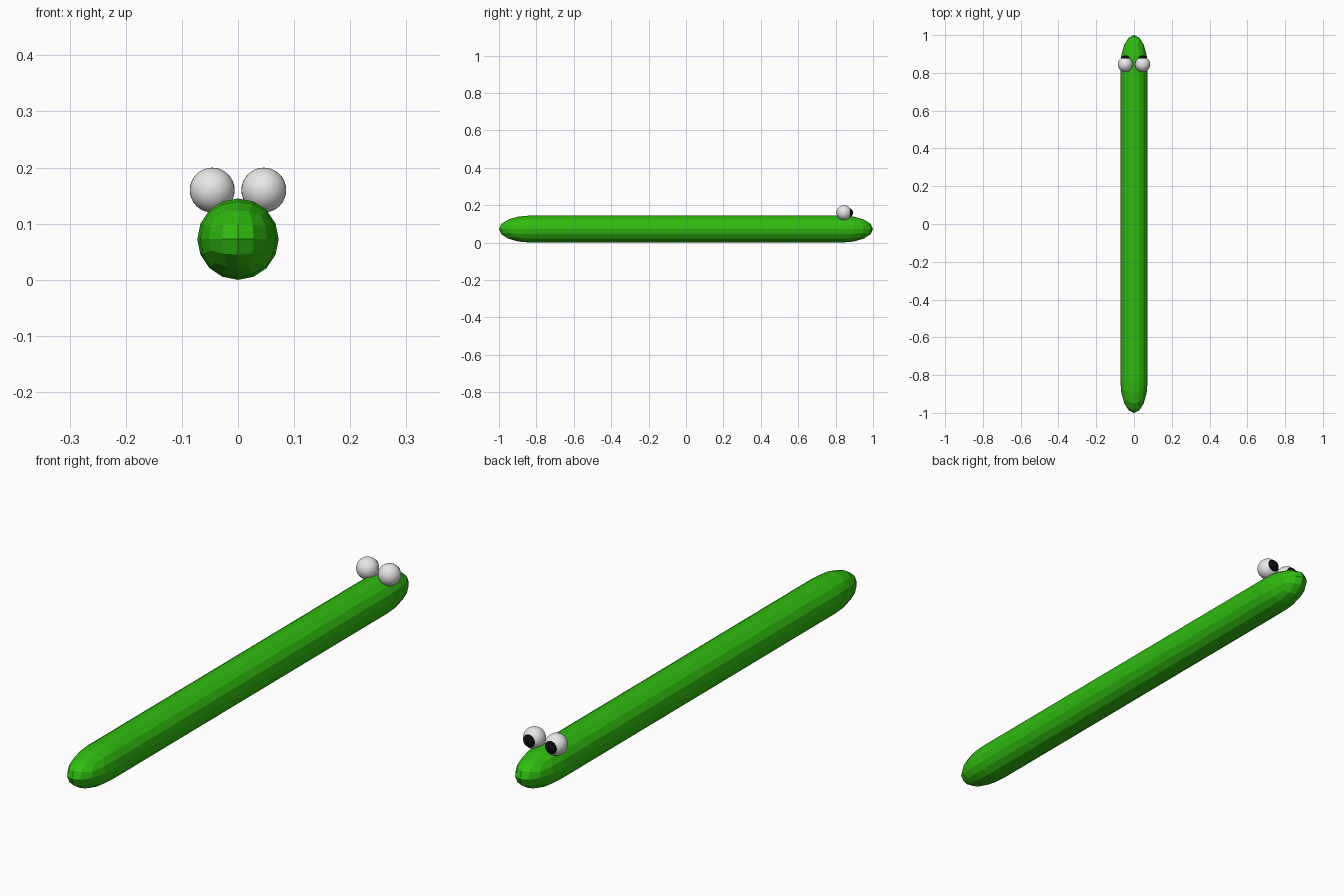
import bpy, bmesh, math
from mathutils import Vector

cube = bpy.data.objects.get("Cube")
if cube:
    bpy.data.objects.remove(cube, do_unlink=True)


def material(name, rgb):
    m = bpy.data.materials.new(name)
    m.use_nodes = True
    m.diffuse_color = (*rgb, 1)
    bsdf = next(n for n in m.node_tree.nodes if n.type == 'BSDF_PRINCIPLED')
    bsdf.inputs["Base Color"].default_value = (*rgb, 1)
    return m


green = material("body_green", (0.03, 0.5, 0.005))
white = material("eye_white", (0.8, 0.8, 0.8))
black = material("pupil_black", (0.003, 0.003, 0.003))


def add_object(name, bm, mat):
    mesh = bpy.data.meshes.new(name)
    bm.to_mesh(mesh)
    bm.free()
    mesh.materials.append(mat)
    ob = bpy.data.objects.new(name, mesh)
    bpy.context.collection.objects.link(ob)
    return ob


# Body: half a quad sphere, stretched into a tip, drawn out to the middle and mirrored
radius, tip, straight = 0.0725, 0.17, 0.83
bm = bmesh.new()
bmesh.ops.create_cube(bm, size=2)
bmesh.ops.subdivide_edges(bm, edges=bm.edges[:], cuts=3, use_grid_fill=True)
bmesh.ops.delete(bm, geom=[v for v in bm.verts if v.co.y < -0.01], context='VERTS')
for v in bm.verts:
    p = Vector([math.tan(c * math.pi / 4) for c in v.co]).normalized()
    v.co = (p.x * radius, straight + p.y * tip, p.z * radius)
rim = [e for e in bm.edges if e.is_boundary]
tube = bmesh.ops.extrude_edge_only(bm, edges=rim)
for g in tube["geom"]:
    if isinstance(g, bmesh.types.BMVert):
        g.co.y = 0
bmesh.ops.recalc_face_normals(bm, faces=bm.faces[:])
# an open shell may come out reversed, so point the tip outwards
front_face = max(bm.faces, key=lambda f: f.calc_center_median().y)
if front_face.normal.y < 0:
    bmesh.ops.reverse_faces(bm, faces=bm.faces[:])
body = add_object("body", bm, green)
body.location.z = radius
mirror = body.modifiers.new("mirror", 'MIRROR')
mirror.use_axis = (False, True, False)


def ball(name, r, location, mat):
    bm = bmesh.new()
    bmesh.ops.create_uvsphere(bm, u_segments=32, v_segments=16, radius=r)
    for f in bm.faces:
        f.smooth = True
    add_object(name, bm, mat).location = location


# Eyes with pupils looking along the body
for side, x in (("left", 0.046), ("right", -0.046)):
    ball(side + "_eye", 0.04, (x, 0.845, 0.16), white)
    ball(side + "_pupil", 0.026, (x, 0.867, 0.16), black)
